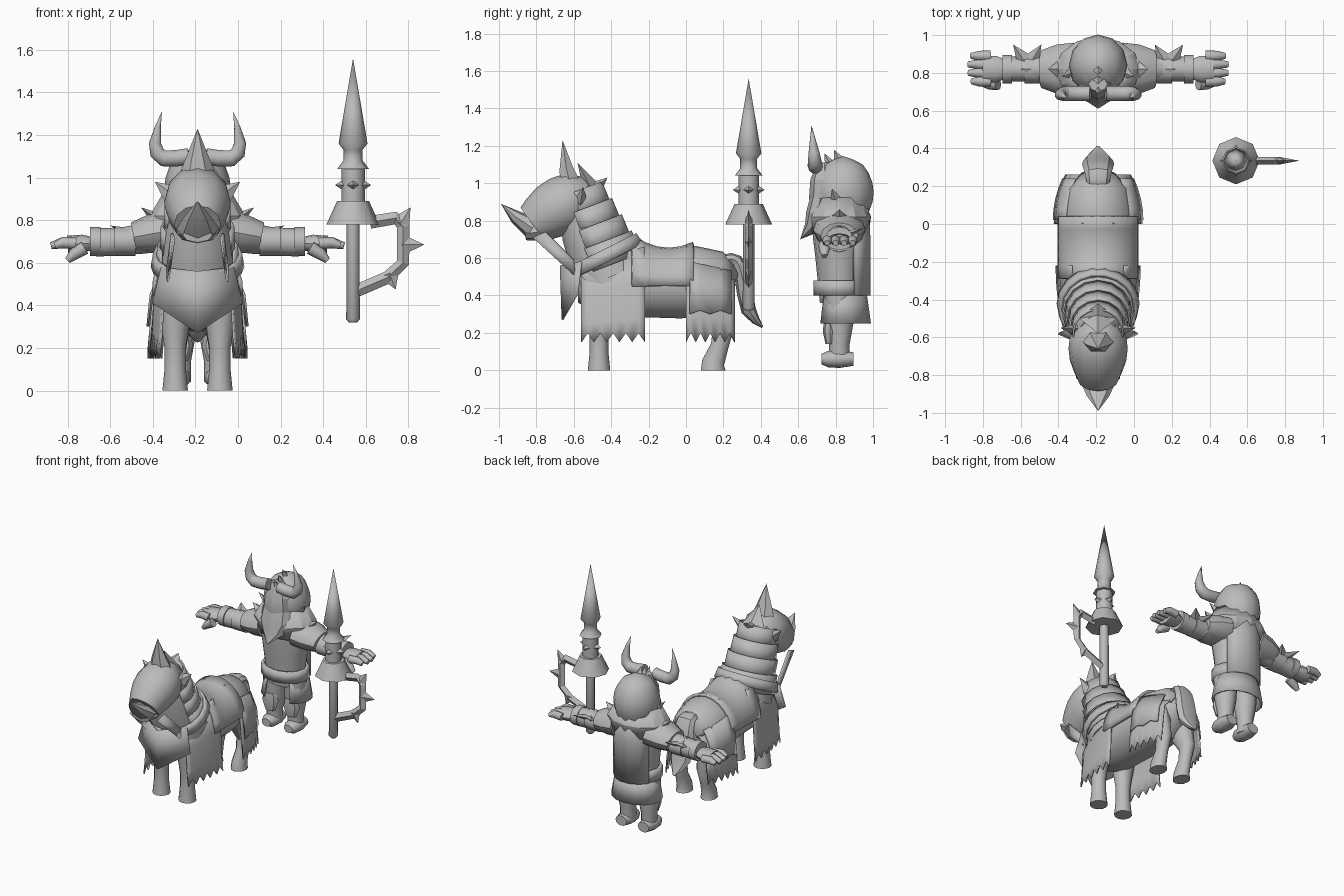
import bpy, bmesh, math
from mathutils import Vector

cube = bpy.data.objects.get("Cube")
if cube:
    bpy.data.objects.remove(cube, do_unlink=True)

grey = bpy.data.materials.new("plain grey")
grey.use_nodes = True
tone = (.5, .5, .5, 1)
grey.diffuse_color = tone
grey.node_tree.nodes["Principled BSDF"].inputs["Base Color"].default_value = tone

# Standing places of the three figures
HORSE = Vector((-.19, 0, 0))
RIDER = Vector((-.19, .82, 0))
LANCE = Vector((.54, .335, 0))
X, Y, Z = Vector((1, 0, 0)), Vector((0, 1, 0)), Vector((0, 0, 1))


def finish(name, bm, origin, mirror, thickness, angle):
    """Turn the bmesh into a finished, optionally mirrored object."""
    bmesh.ops.remove_doubles(bm, verts=bm.verts, dist=.0005)
    bmesh.ops.recalc_face_normals(bm, faces=bm.faces)
    mesh = bpy.data.meshes.new(name)
    bm.to_mesh(mesh)
    bm.free()
    mesh.materials.append(grey)
    obj = bpy.data.objects.new(name, mesh)
    bpy.context.collection.objects.link(obj)
    obj.location = origin
    if mirror:
        obj.modifiers.new("mirror", "MIRROR")
    if thickness:
        solid = obj.modifiers.new("thickness", "SOLIDIFY")
        solid.thickness, solid.offset = thickness, 0
    bpy.ops.object.select_all(action="DESELECT")
    bpy.context.view_layer.objects.active = obj
    obj.select_set(True)
    bpy.ops.object.shade_smooth_by_angle(angle=math.radians(angle))


def refine(stations):
    """Insert one smoothly interpolated station between each pair."""
    result = [stations[0]]
    for i in range(len(stations) - 1):
        before, after = stations[max(i - 1, 0)], stations[min(i + 2, len(stations) - 1)]
        a, b = stations[i], stations[i + 1]
        result += [(a + b) * .5 + (a + b - before - after) * .06, b]
    return result


def tube(name, points, origin=HORSE, side=X, sides=12, mirror=False, smooth=False,
         arc=None, hollow=False, thickness=.01, angle=35):
    """Loft ellipses (x, y, z, half width, half depth) along a path; an arc leaves the loft open."""
    stations = [Vector(p) for p in points]
    if smooth:
        stations = refine(stations)
    path = [Vector(s[:3]) for s in stations]
    start, end = arc or (0, 360)
    bm = bmesh.new()
    rings = []
    for i, station in enumerate(stations):
        along = (path[min(i + 1, len(path) - 1)] - path[max(i - 1, 0)]).normalized()
        across = (side - along * side.dot(along)).normalized()
        other = along.cross(across)
        width, depth = (max(size, 0) for size in station[3:])
        ring = []
        for k in range(sides + 1 if arc else sides):
            a = math.radians(start + (end - start) * k / sides)
            ring.append(bm.verts.new(path[i] + across * width * math.cos(a) + other * depth * math.sin(a)))
        rings.append(ring)
    for lower, upper in zip(rings, rings[1:]):
        for k in range(sides):
            j = k + 1 if arc else (k + 1) % sides
            bm.faces.new((lower[k], lower[j], upper[j], upper[k]))
    shell = bool(arc or hollow)
    if not shell:
        bm.faces.new(rings[0])
        bm.faces.new(rings[-1])
    finish(name, bm, origin, mirror, thickness if shell else 0, angle)


def spine(name, stations, flat=1, **options):
    """Tube in the middle plane from stations (y, z, radius)."""
    tube(name, [(0, y, z, r, r * flat) for y, z, r in stations], **options)


def column(name, stations, x=0, y=0, flat=1, **options):
    """Upright tube from stations (z, radius)."""
    tube(name, [(x, y, z, r, r * flat) for z, r in stations], **options)


def limb(name, stations, y=0, flat=1, **options):
    """Sideways mirrored tube from stations (x, z, radius), flattened in height."""
    tube(name, [(x, y, z, r, r * flat) for x, z, r in stations], origin=RIDER, side=Y, mirror=True, **options)


def spike(name, base, tip, width, depth, origin=RIDER, side=X, mirror=True):
    tube(name, [(*base, width, depth), (*tip, 0, 0)], origin, side, sides=4, mirror=mirror, angle=20)


def curtain(name, start, end, rows, curl, tooth, slope, columns=10):
    """Mirrored hanging cloth of rows (half width, z); its end curls in, its top slopes, its hem zigzags."""
    bm = bmesh.new()
    grid = []
    for i, (half, z) in enumerate(rows):
        hem = tooth if i == len(rows) - 1 else 0
        drop = slope * (1 - i / (len(rows) - 1))
        line = []
        for k in range(columns + 1):
            t = k / columns
            line.append(bm.verts.new((half - curl * t * t, start + (end - start) * t, z + hem * (k % 2) - drop * t)))
        grid.append(line)
    for a, b in zip(grid, grid[1:]):
        for k in range(columns):
            bm.faces.new((a[k], a[k + 1], b[k + 1], b[k]))
    finish(name, bm, HORSE, True, .01, 35)


def plate(name, corners):
    bm = bmesh.new()
    bm.faces.new([bm.verts.new(corner) for corner in corners])
    finish(name, bm, HORSE, True, .01, 20)


# Horse body, neck and head
neck_low, neck_high = Vector((-.4, .5, .19)), Vector((-.58, .97, .1))
spine("horse_body", [(.25, .5, .05), (.12, .47, .18), (-.2, .46, .18), (-.45, .48, .18), (-.58, .48, .12)],
      smooth=True, sides=18)
spine("horse_neck", [neck_low, (-.51, .75, .16), neck_high], smooth=True, sides=16)
spine("horse_head", [(-.5, .93, .08), (-.6, .91, .15), (-.72, .85, .15), (-.82, .78, .11)], smooth=True)
spine("horse_chin", [(-.62, .81, .1), (-.78, .74, .1), (-.86, .73, .07)], flat=.5, sides=8)
spine("nose_spike", [(-.82, .76, .1), (-.91, .82, .06), (-.99, .89, 0)], flat=.6, sides=8)
spine("brow_spike", [(-.62, 1, .09), (-.64, 1.08, .06), (-.66, 1.23, 0)], flat=.7, sides=6)
spike("horse_ear", (.12, -.56, .92), (.2, -.55, .98), .05, .03, origin=HORSE)
for k in range(3):
    stud = Vector((0, -.72, 1)).lerp(Vector((0, -.85, .88)), k / 2)
    spike("face_stud", stud + Y * .02, stud - Y * .03, .025, .025, origin=HORSE, mirror=False)

# Layered neck armour, each plate flaring towards the head
for k in range(4):
    low, high = (neck_low.lerp(neck_high, (k + step) / 5) for step in (.6, 1.9))
    low.z, high.z = low.z + .01, high.z + .03
    spine("neck_plate", [low, high], arc=(-25, 205), sides=10, angle=25)
for tip in ((0, -.58, 1.11), (0, -.42, 1.03)):
    spike("mane_fin", (0, -.5, .96), tip, .1, .05, origin=HORSE, mirror=False)
spine("collar_strap", [(-.42, .58, .21), (-.45, .64, .2)], hollow=True, thickness=.02, sides=18)
plate("rein", [(.11, -.82, .71), (.12, -.75, .74), (.14, -.6, .59), (.14, -.59, .5)])

# Caparison cloths and saddle
curtain("front_cloth", -.22, -.56, [(.14, .66), (.2, .48), (.21, .28), (.22, .15)], curl=.04, tooth=.05, slope=.1)
curtain("rear_cloth", 0, .26, [(.08, .66), (.2, .5), (.22, .3), (.23, .15)], curl=.06, tooth=.05, slope=.1)
curtain("rear_overlay", .02, .24, [(.17, .58), (.22, .45), (.235, .3)], curl=.05, tooth=.02, slope=.05, columns=4)
plate("chest_bib", [(0, -.67, .56), (.17, -.56, .58), (.21, -.58, .41), (0, -.66, .27)])
spine("rump_plate", [(.26, .45, .09), (.18, .47, .16), (.05, .47, .19), (-.02, .47, .18)], arc=(15, 165))
tube("saddle", [(0, .04 - .33 * t, .46, .205, .185 + .2 * (t - .4) ** 2) for t in (0, .2, .4, .6, .8, 1)],
     arc=(-3, 183), thickness=.02)

# Tail and legs
spine("tail", [(.15, .55, .05), (.21, .59, .06), (.27, .585, .07), (.3, .5, .08), (.335, .32, .08), (.41, .23, .01)],
      flat=.5, smooth=True, sides=8)
column("front_horse_leg", [(.4, .08), (.2, .05), (.1, .05), (0, .06)], x=.105, y=-.465, mirror=True)
tube("rear_horse_leg", [(.1, y, z, r, r * 1.2) for y, z, r in
     ((.12, .42, .09), (.2, .22, .05), (.18, .13, .04), (.145, .04, .05), (.145, 0, .055))], mirror=True)

# Rider torso, belt, skirt and cape
column("rider_torso", [(.36, .13), (.6, .16), (.8, .18), (.94, .1)], flat=.8, smooth=True, origin=RIDER, sides=16)
column("shoulder_collar", [(.73, .2), (.82, .22), (.92, .16)], flat=.75, hollow=True, origin=RIDER, angle=20)
column("belt", [(.4, .16), (.48, .16)], flat=.8, hollow=True, thickness=.02, origin=RIDER)
column("rider_skirt", [(.42, .15), (.25, .18)], y=.02, flat=.8, arc=(55, -235), origin=RIDER)
column("cape", [(.4, .16), (.7, .16), (.88, .15)], arc=(30, 150), sides=5, thickness=.02, origin=RIDER)

# Rider head, mask, beard and horns
column("hood", [(.8, .11), (.9, .15), (1, .15), (1.1, .1), (1.145, 0)], y=.02, flat=1.05, smooth=True, origin=RIDER)
column("mask", [(.8, .08), (.92, .11), (1.02, .1), (1.11, .05)], y=-.08, flat=.75, sides=8, origin=RIDER, angle=20)
spine("beard", [(-.1, .92, .11), (-.12, .83, .12), (-.15, .76, .08), (-.21, .7, 0)], flat=.5, sides=8,
      origin=RIDER, angle=20)
tube("helmet_horn", [(x, -.03 - z / 11, z, r, r) for x, z, r in
     ((.04, 1.1, .04), (.16, 1.09, .04), (.2, 1.16, .03), (.167, 1.31, 0))],
     origin=RIDER, side=Y, sides=10, mirror=True, smooth=True, angle=50)
for k in range(3):
    root = Vector((0, .05 * k - .1, 1.08 + .02 * k))
    spike("crown_spike", root, root + Z * .06 - Y * .03, .03, .03, mirror=False)

# Arms, armour and hands
limb("arm", [(.1, .76, .12), (.2, .74, .095), (.28, .71, .07), (.5, .69, .05)], smooth=True)
limb("pauldron", [(.13, .75, .14), (.22, .735, .13), (.3, .72, .1)], flat=.7, sides=12)
for start in (.29, .34, .455):
    limb("bracer", [(start, .7, .075), (start + .05, .7, .075)], flat=.9)
limb("forearm_guard", [(.36, .7, .066), (.48, .695, .066)])
spike("shoulder_spike", (.17, 0, .79), (.265, 0, .86), .08, .04, side=Y)
spike("collar_spike", (.11, 0, .86), (.19, -.04, .97), .06, .03, side=Y)
spike("elbow_spike", (.29, 0, .73), (.41, 0, .775), .07, .03, side=Y)
for reach in (.3, .45):
    spike("elbow_fin", (.37, .02, .72), (reach, .13, .76), .06, .025)
limb("palm", [(.49, .69, .05), (.54, .69, .07), (.61, .685, .07)], flat=.6)
for k in range(4):
    limb("finger", [(.57, .69, .028), (.63, .695, .027), (.67 + .02 * math.sin(k), .68, .016)],
         y=.045 * k - .065, sides=8, angle=50)
limb("thumb", [(.53, .67, .032), (.58, .64, .028), (.61, .61, .015)], y=-.08, sides=8, angle=50)

# Rider legs and boots
column("rider_leg", [(.42, .08), (.25, .075), (.14, .055), (.04, .055)], x=.085, origin=RIDER, mirror=True)
column("knee_guard", [(.27, .05), (.21, .065), (.14, .04)], x=.085, y=-.05, flat=.6, sides=8,
       origin=RIDER, mirror=True)
tube("boot", [(.09, y, .06, r, r * .8) for y, r in ((.075, .045), (0, .06), (-.06, .055), (-.095, .035))],
     origin=RIDER, mirror=True, angle=50)

# Lance with bell guard, collars, studs and spiked hook
column("lance", [(.32, .02), (.335, .032), (.78, .03), (.78, .125), (.89, .075), (.89, .055), (1.04, .055), (1.04, .075),
       (1.08, .045), (1.13, .045), (1.16, .068), (1.56, 0)], sides=8, origin=LANCE, angle=48)
for k in range(4):
    direction = Vector((math.cos(k * math.pi / 2), math.sin(k * math.pi / 2), 0))
    middle = Z * .965
    spike("lance_stud", middle + direction * .04, middle + direction * .085, .03, .03, LANCE, Z, mirror=False)
hook = [(.08, .79), (.2, .81), (.235, .77), (.235, .6), (.16, .53), (.02, .47)]
tube("lance_hook", [(x, 0, z, .02, .03) for x, z in hook], LANCE, Y, sides=4, angle=10)
for base, tip in (((.22, 0, .78), (.27, 0, .86)), ((.23, 0, .685), (.335, 0, .685)), ((.17, 0, .55), (.2, 0, .475))):
    spike("hook_spike", base, tip, .02, .05, LANCE, Y, mirror=False)
